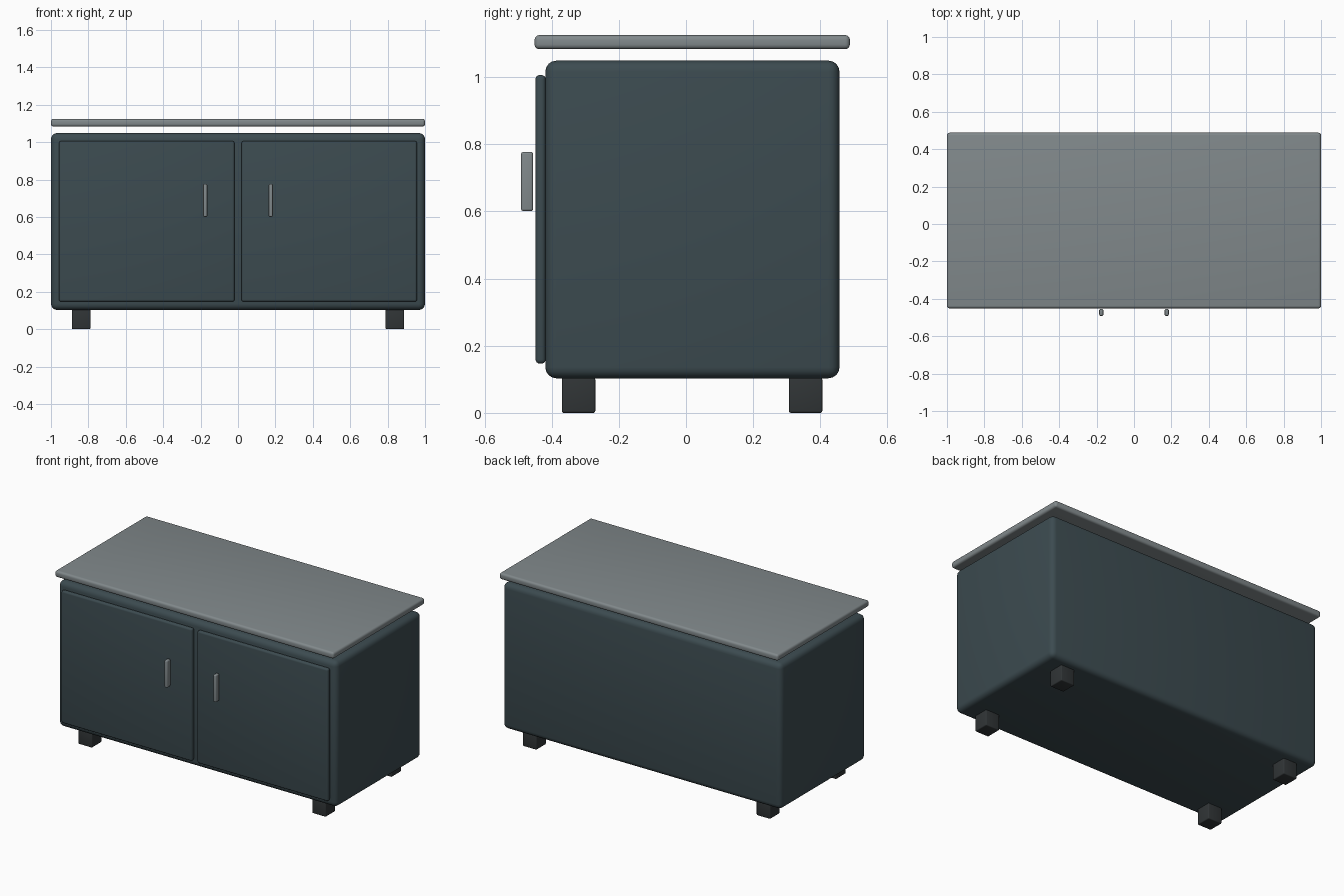
import bpy, math

if "Cube" in bpy.data.objects:
    bpy.data.objects.remove(bpy.data.objects["Cube"])


def material(name, rgb):
    m = bpy.data.materials.new(name)
    m.diffuse_color = (*rgb, 1)
    m.use_nodes = True
    m.node_tree.nodes["Principled BSDF"].inputs["Base Color"].default_value = m.diffuse_color
    return m


TEAL = material("dark_teal", (0.045, 0.07, 0.08))
STEEL = material("steel_grey", (0.22, 0.25, 0.26))
BLACK = material("dark_foot", (0.03, 0.035, 0.037))


def rounded_box(name, x, y, z, radius, segments, mat):
    """Box spanning the (min, max) ranges, with rounded edges."""
    spans = (x, y, z)
    bpy.ops.mesh.primitive_cube_add(size=1, location=[(a + b) / 2 for a, b in spans])
    ob = bpy.context.object
    ob.name = name
    ob.scale = [b - a for a, b in spans]
    bpy.ops.object.transform_apply(location=False, rotation=False, scale=True)
    bev = ob.modifiers.new("rounded_edges", 'BEVEL')
    bev.width = radius
    bev.segments = segments
    ob.data.materials.append(mat)
    bpy.ops.object.modifier_apply(modifier=bev.name)
    bpy.ops.object.shade_smooth_by_angle(angle=math.radians(35))
    return ob


# Cabinet body and floating top
rounded_box("cabinet_body", (-1, 1), (-0.419, 0.457), (0.103, 1.049), 0.033, 4, TEAL)
rounded_box("top_panel", (-1, 1), (-0.451, 0.488), (1.083, 1.125), 0.014, 4, STEEL)

for side, s in (("left", -1), ("right", 1)):
    def span(a, b):
        return tuple(sorted((s * a, s * b)))

    # Door and handle
    rounded_box(side + "_door", span(0.0185, 0.957), (-0.448, -0.418),
                (0.147, 1.006), 0.012, 4, TEAL)
    rounded_box(side + "_handle", span(0.164, 0.186), (-0.491, -0.455),
                (0.601, 0.777), 0.007, 4, STEEL)
    # Feet
    for end, y in (("front", (-0.37, -0.27)), ("back", (0.306, 0.406))):
        rounded_box(f"{end}_{side}_foot", span(0.789, 0.888), y,
                    (0.0, 0.105), 0.006, 3, BLACK)
